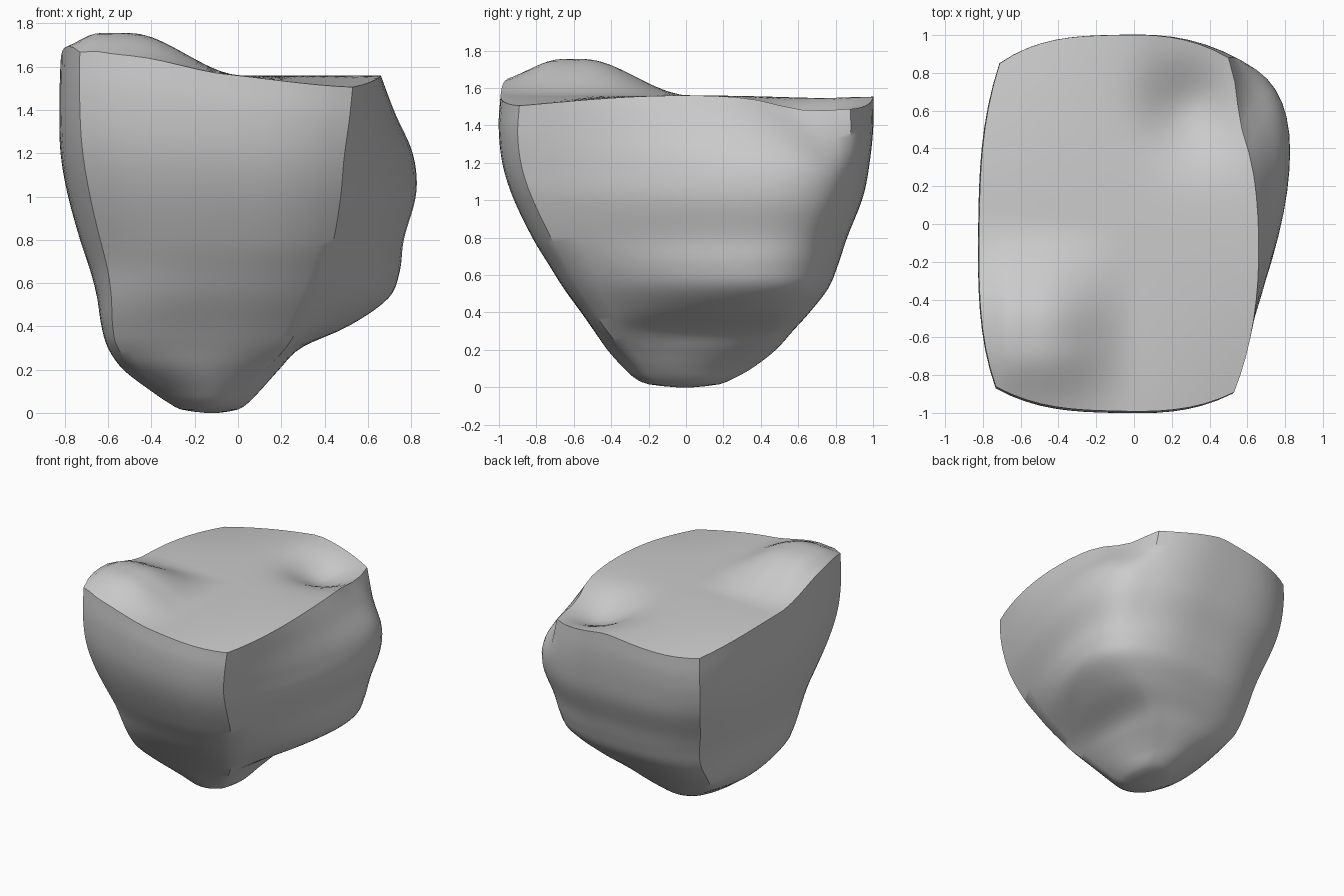
import bpy, bmesh
from math import exp
from mathutils import Vector

if "Cube" in bpy.data.objects:
    bpy.data.objects.remove(bpy.data.objects["Cube"])

# Height keys: z, left x, right x, front y, back y, front-right corner x, back-right corner x, right bulge y
KEYS = [
    (0.00, -0.15, -0.09, -0.05, 0.04, -0.10, -0.10, 0.0),
    (0.012, -0.25, -0.01, -0.18, 0.16, -0.04, -0.04, 0.0),
    (0.04, -0.31, 0.04, -0.26, 0.24, 0.00, 0.00, 0.0),
    (0.10, -0.40, 0.10, -0.33, 0.35, 0.05, 0.04, 0.0),
    (0.20, -0.53, 0.19, -0.42, 0.48, 0.13, 0.14, 0.03),
    (0.30, -0.60, 0.29, -0.49, 0.57, 0.22, 0.25, 0.08),
    (0.40, -0.63, 0.50, -0.56, 0.66, 0.28, 0.42, 0.14),
    (0.53, -0.65, 0.68, -0.655, 0.76, 0.34, 0.56, 0.18),
    (0.65, -0.68, 0.735, -0.73, 0.81, 0.39, 0.59, 0.20),
    (0.80, -0.73, 0.76, -0.82, 0.86, 0.44, 0.59, 0.25),
    (1.02, -0.79, 0.82, -0.925, 0.945, 0.475, 0.60, 0.28),
    (1.20, -0.82, 0.805, -0.98, 0.98, 0.49, 0.58, 0.28),
    (1.40, -0.825, 0.72, -1.00, 1.00, 0.515, 0.53, 0.12),
    (1.56, -0.82, 0.66, -0.99, 1.00, 0.53, 0.50, -0.08),
]
PER_SIDE = 16
LEVELS = 60
TOP_RINGS = 22
BULGE = (2.9, 2.1, 2.9, 2.9)  # roundness of front, right, back, left sides


def smooth(a, b, v):
    t = max(0.0, min(1.0, (v - a) / (b - a)))
    return t * t * (3 - 2 * t)


def sample(z):
    """Smooth (Catmull-Rom) interpolation of the keys at height z."""
    i = max(j for j in range(len(KEYS) - 1) if KEYS[j][0] <= z)
    p0, p1, p2, p3 = (KEYS[max(0, min(len(KEYS) - 1, i + d))] for d in (-1, 0, 1, 2))
    h = p2[0] - p1[0]
    t = (z - p1[0]) / h
    out = []
    for c in range(1, 8):
        m1 = (p2[c] - p0[c]) / (p2[0] - p0[0]) * h
        m2 = (p3[c] - p1[c]) / (p3[0] - p1[0]) * h
        out.append((2*t**3 - 3*t**2 + 1) * p1[c] + (t**3 - 2*t**2 + t) * m1
                   + (3*t**2 - 2*t**3) * p2[c] + (t**3 - t**2) * m2)
    return out


def outline(z):
    """Four bulging sides between four corners."""
    left, right, front, back, fr, br, ry = sample(z)
    k = 0.74 + 0.13 * smooth(0.05, 0.35, z)
    kl = k + 0.03 * smooth(0.08, 0.25, z) * (1 - smooth(0.4, 0.8, z))
    ky = k + 0.03 * smooth(0.6, 1.4, z)
    cx = (left + right) / 2
    lx = cx + (kl + 0.01) * (left - cx)
    corners = [Vector((lx, front * (ky - 0.03 + 2 * (kl - k)))), Vector((fr, front * ky)),
               Vector((br, back * (ky - 0.02))), Vector((lx + 0.02, back * (ky - 0.05)))]
    mids = [Vector(((lx + fr) / 2, front)), Vector((right, ry)),
            Vector(((lx + br) / 2, back)), Vector((left, -0.03))]
    dent = 0.03 * smooth(1.25, 1.56, z)
    expo = smooth(0.1, 0.5, z)
    pts = []
    for s in range(4):
        a, b, m = corners[s], corners[(s + 1) % 4], mids[s]
        e = 2 + (BULGE[s] - 2) * expo
        for j in range(PER_SIDE):
            t = j / PER_SIDE
            p = a.lerp(b, t) + (m - (a + b) / 2) * (1 - abs(2*t - 1) ** e)
            if s == 1:
                p.x -= dent * exp(-((p.y - 0.58) / 0.2) ** 2) * smooth(0, 0.2, 1 - t)
            pts.append(p)
    return pts


def top_height(x, y):
    """Mound at front left, hollow at back right, corners falling away."""
    mound = smooth(0.02, -0.5, x) * smooth(0.02, -0.55, y)
    mound *= (1 - 0.62 * smooth(-0.66, -1.04, y)) * (1 - 0.38 * smooth(-0.64, -0.84, x))
    hollow = exp(-((x - 0.31) ** 2 + (y - 0.61) ** 2) / 0.06)
    drop = 0.0 if (x < 0 and y < 0) else 0.13 * abs(x) * y * y
    return 1.56 + 0.195 * mound - 0.13 * hollow - drop


bm = bmesh.new()
rim = outline(1.56)
rings = []
# Side walls
for i in range(LEVELS + 1):
    t = i / LEVELS
    z = 1.56 * t ** 1.35
    ring = []
    for p, q in zip(outline(z), rim):
        ring.append(bm.verts.new((p.x, p.y, z + (top_height(q.x, q.y) - 1.56) * t ** 4)))
    rings.append(ring)
# Top surface
centre = Vector((-0.05, 0.0))
for i in range(1, TOP_RINGS):
    pts = [q.lerp(centre, i / TOP_RINGS) for q in rim]
    rings.append([bm.verts.new((p.x, p.y, top_height(p.x, p.y))) for p in pts])
n = len(rim)
for a, b in zip(rings, rings[1:]):
    for j in range(n):
        bm.faces.new((a[j], a[(j + 1) % n], b[(j + 1) % n], b[j]))
bm.faces.new(rings[-1])
# Rounded underside
bm.faces.new(list(reversed(rings[0])))
bmesh.ops.recalc_face_normals(bm, faces=bm.faces[:])

mesh = bpy.data.meshes.new("rock")
bm.to_mesh(mesh)
bm.free()
rock = bpy.data.objects.new("rock", mesh)
bpy.context.collection.objects.link(rock)
bpy.context.view_layer.objects.active = rock
rock.select_set(True)
bpy.ops.object.shade_smooth_by_angle(angle=0.6)
